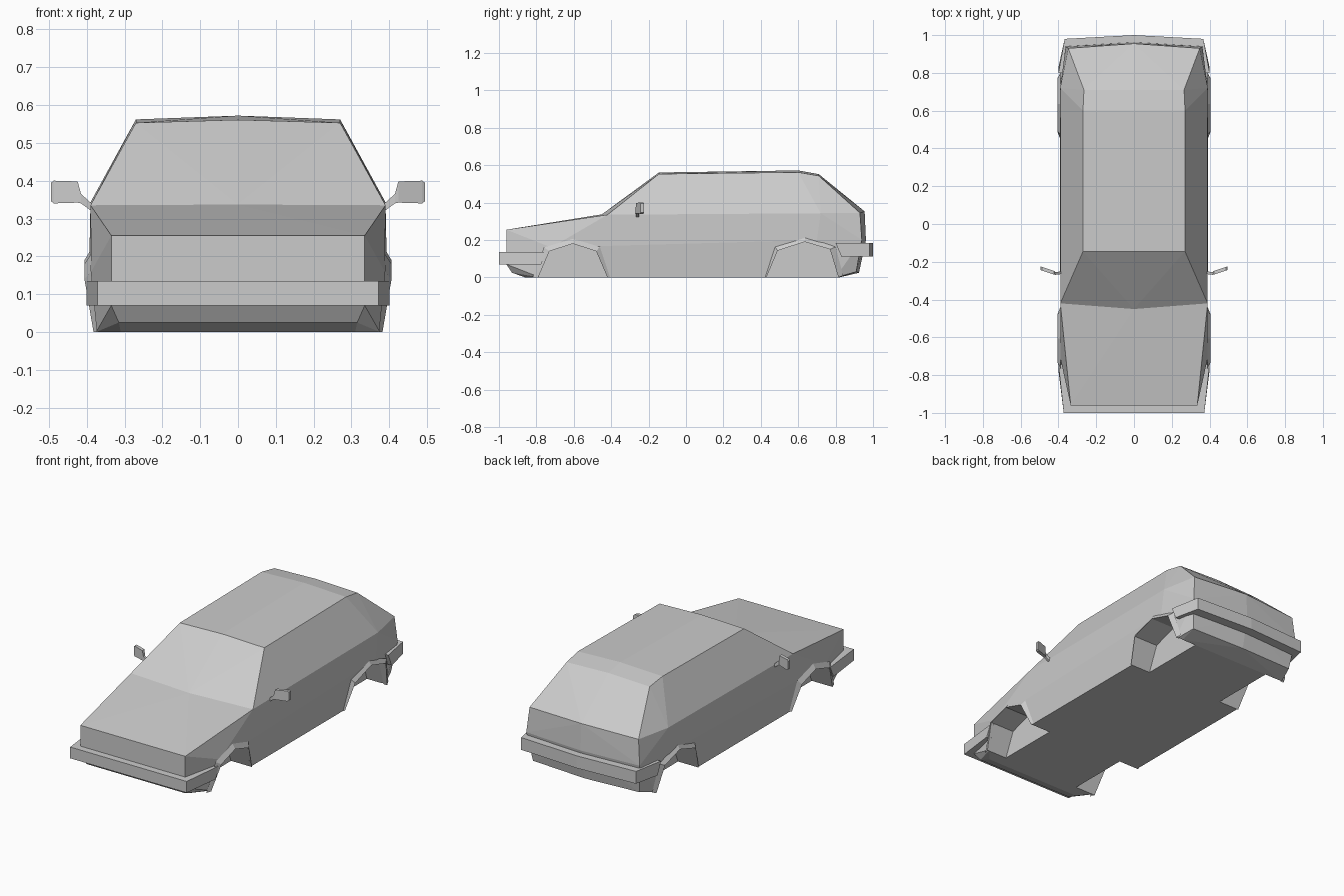
import bpy, bmesh
from math import radians

if "Cube" in bpy.data.objects:
    bpy.data.objects.remove(bpy.data.objects["Cube"])


def finish(name, bm):
    bmesh.ops.recalc_face_normals(bm, faces=bm.faces)
    me = bpy.data.meshes.new(name)
    bm.to_mesh(me)
    bm.free()
    ob = bpy.data.objects.new(name, me)
    bpy.context.collection.objects.link(ob)
    return ob


def hull(name, pts):
    """Convex solid from points on the right half, mirrored to the left."""
    bm = bmesh.new()
    for x, y, z in pts:
        bm.verts.new((x, y, z))
        if x > 0:
            bm.verts.new((-x, y, z))
    res = bmesh.ops.convex_hull(bm, input=bm.verts)
    junk = {v for v in res["geom_interior"] + res["geom_unused"]
            if isinstance(v, bmesh.types.BMVert)}
    bmesh.ops.delete(bm, geom=list(junk), context='VERTS')
    bmesh.ops.dissolve_limit(bm, angle_limit=radians(1), verts=bm.verts, edges=bm.edges)
    return finish(name, bm)


def loft(name, rings, closed=True):
    """Skin a row of cross-sections; closed sections also get end caps."""
    bm = bmesh.new()
    rows = [[bm.verts.new(p) for p in r] for r in rings]
    n = len(rows[0])
    for a, b in zip(rows, rows[1:]):
        for i in range(n if closed else n - 1):
            j = (i + 1) % n
            bm.faces.new((a[i], a[j], b[j], b[i]))
    if closed:
        bm.faces.new(rows[0])
        bm.faces.new(rows[-1])
    return finish(name, bm)


def boolean(ob, other, op):
    m = ob.modifiers.new(op.lower(), 'BOOLEAN')
    m.operation, m.solver, m.object = op, 'EXACT', other
    bpy.context.view_layer.objects.active = ob
    bpy.ops.object.modifier_apply(modifier=m.name)
    bpy.data.objects.remove(other)


# Lower body with hood, tail and tucked-in valances
body = hull("car_body", [
    (.335, -.96, .255), (.335, -.96, .07), (.315, -.93, .025), (.31, -.86, 0),
    (.39, -.42, .335), (0, -.45, .337), (.388, -.72, .16), (.375, -.78, 0),
    (.393, -.35, .2), (.393, .7, .2), (.39, .72, .343), (.375, .8, 0),
    (.348, .93, .345), (0, .955, .353), (.362, .94, .2), (0, .962, .2),
    (.34, .91, .03), (0, .925, .025), (.34, .82, 0)])

# Cabin; the low inner points sink it into the body
cabin = hull("cabin", [
    (.39, -.42, .335), (0, -.45, .337), (.27, -.145, .553), (0, -.145, .561),
    (.27, .6, .562), (0, .6, .572), (.265, .71, .543), (0, .71, .552),
    (.39, .72, .343), (.348, .93, .345), (0, .955, .353),
    (.33, -.36, .25), (.33, .7, .25), (.3, .87, .25)])
boolean(body, cabin, 'UNION')

# Wheel wells and flared arch lips: opening edge, then outer edge on the body (y, z)
arches = {
    "front": ([(-.79, 0), (-.73, .14), (-.605, .18), (-.48, .14), (-.42, 0)],
              [(-.82, 0), (-.76, .16), (-.605, .207), (-.46, .165), (-.40, 0)]),
    "rear": ([(.43, 0), (.49, .143), (.635, .19), (.77, .15), (.815, 0)],
             [(.42, 0), (.475, .165), (.635, .22), (.80, .163), (.84, .01)]),
}
for end, (inner, outer) in arches.items():
    cut = [(inner[0][0] - .02, -.047)] + inner[1:-1] + [(inner[-1][0] + .02, -.047)]
    for side, s in (("right", 1), ("left", -1)):
        well = loft("well_cutter", [[(s * x, y, z) for y, z in cut] for x in (.25, .5)])
        boolean(body, well, 'DIFFERENCE')
        rings = []
        for (yi, zi), (yo, zo) in zip(inner, outer):
            lip = .382 if zi < .05 else .406
            rings.append([(s * (.372 if zo < .05 else .388), yo, zo),
                          (s * lip, yi, zi), (s * .36, yi, zi)])
        loft(f"{end}_{side}_arch_flare", rings, closed=False)


def bumper(name, half, z0, z1, slant):
    """half: plan points (outer x, outer y, inner x, inner y) from the side end to the middle."""
    path = [(p, 1) for p in half] + [(p, -1) for p in reversed(half) if p[0] > 0]
    rings = []
    for (xo, yo, xi, yi), s in path:
        d = slant if (xo, yo) == half[0][:2] else 0
        rings.append([(s * xo, yo + d, z0), (s * xo, yo, z1),
                      (s * xi, yi, z1), (s * xi, yi + d, z0)])
    loft(name, rings)


# Wrap-around bumpers
bumper("front_bumper", [(.40, -.745, .37, -.745), (.372, -1, .32, -.94)], .07, .135, -.03)
bumper("rear_bumper", [(.40, .80, .375, .80), (.367, .98, .33, .92), (0, 1, 0, .94)],
       .113, .184, .03)

# Door mirrors: thin stem, then a flat head angled backwards (x, y, z low, z high, half depth)
for side, s in (("right", 1), ("left", -1)):
    stations = [(.385, -.258, .318, .338, .007), (.415, -.262, .34, .365, .007),
                (.424, -.258, .342, .398, .010), (.487, -.237, .34, .40, .010),
                (.495, -.234, .346, .394, .009)]
    loft(f"{side}_mirror", [[(s * x, y - t, a), (s * x, y - t, b),
                             (s * x, y + t, b), (s * x, y + t, a)]
                            for x, y, a, b, t in stations])
